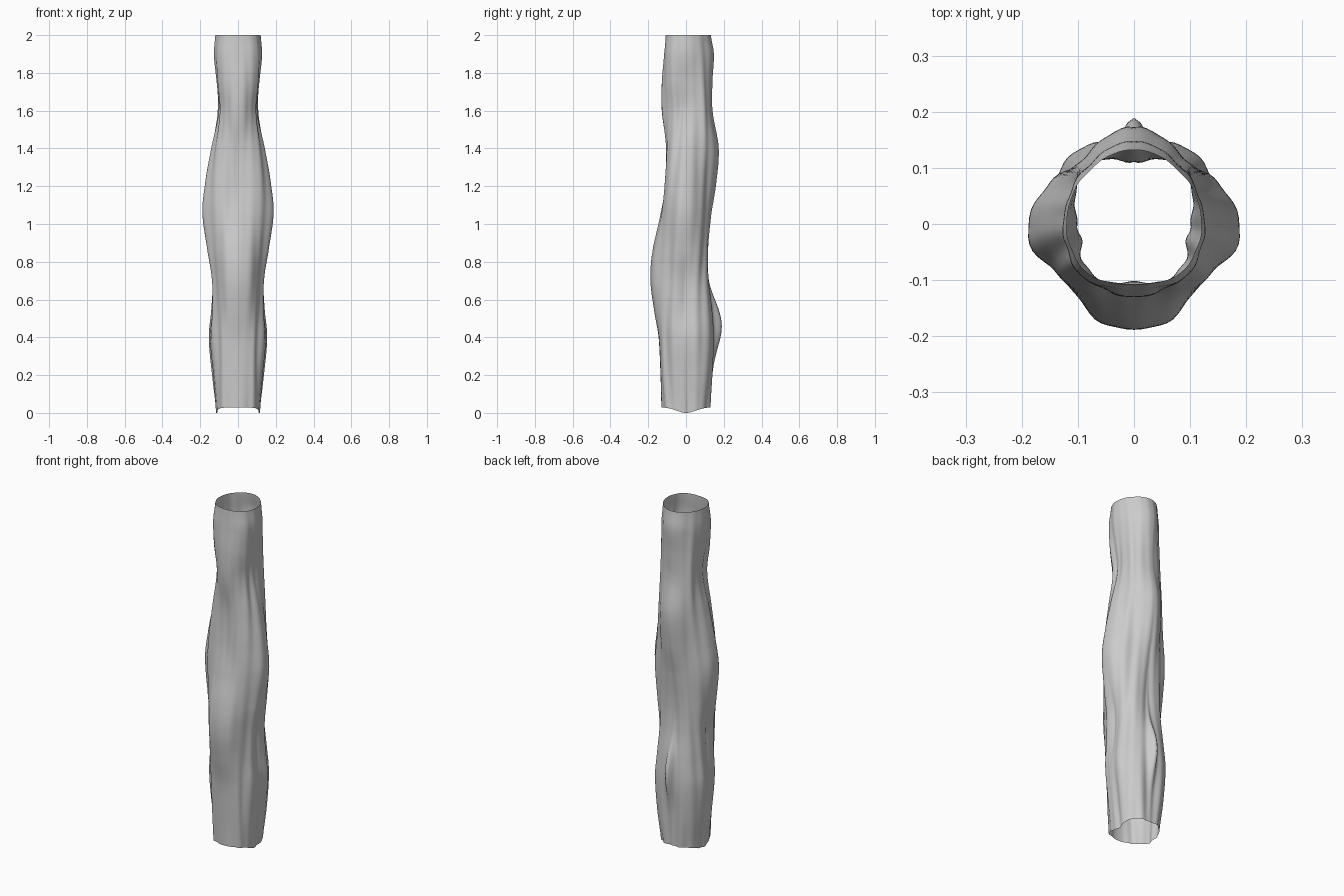
import bpy
import bmesh
import math

cube = bpy.data.objects.get("Cube")
if cube:
    bpy.data.objects.remove(cube, do_unlink=True)

SIDES = 96
RINGS = 120

# Heights, then radii at each: front, front diagonal, side, back diagonal, back
HEIGHTS = [0, .2, .4, .55, .7, .85, 1.05, 1.2, 1.4, 1.6, 1.75, 1.9, 2]
RADII = [
    (.13, .13, .113, .133, .13),
    (.135, .142, .13, .156, .137),
    (.145, .152, .151, .167, .146),
    (.17, .153, .138, .155, .138),
    (.188, .155, .137, .142, .117),
    (.178, .16, .163, .14, .114),
    (.135, .156, .189, .146, .133),
    (.108, .146, .175, .146, .157),
    (.103, .128, .14, .146, .17),
    (.128, .114, .1, .137, .137),
    (.128, .128, .11, .132, .137),
    (.115, .131, .126, .13, .147),
    (.107, .12, .12, .123, .132),
]


def spline(before, start, end, after, t):
    """Smooth curve from start to end, guided by the neighbours."""
    tangent_a = (end - before) / 2
    tangent_b = (after - start) / 2
    ease = t * t * (3 - 2 * t)
    return (start + (end - start) * ease
            + tangent_a * t * (1 - t) ** 2 - tangent_b * t * t * (1 - t))


def bell(value, centre, width):
    return math.exp(-((value - centre) / width) ** 2)


def section(height):
    """The five guide radii at a height."""
    last = len(HEIGHTS) - 1
    row = 0
    while row < last - 1 and height > HEIGHTS[row + 1]:
        row += 1
    t = (height - HEIGHTS[row]) / (HEIGHTS[row + 1] - HEIGHTS[row])
    picks = [max(row - 1, 0), row, row + 1, min(row + 2, last)]
    return [spline(*(RADII[p][c] for p in picks), t) for c in range(5)]


def radius(angle, height):
    """Angle runs from the front (zero) to the back (pi), mirrored in x."""
    guides = section(height)
    place = angle / (math.pi / 4)
    k = min(int(place), 3)
    mirrored = [abs(k - 1), k, k + 1, 4 - abs(4 - (k + 2))]
    base = spline(*(guides[m] for m in mirrored), place - k)
    # Long shallow folds that drift along the height, flat at the front
    fade = min(1, (2 - height) / .3)
    fold = .0028 * math.cos(9 * angle + 2 * math.sin(3 * height))
    fold += .0022 * math.cos(15 * angle + 3 * math.sin(2.3 * height + 1))
    fold *= (.25 + .75 * fade) * min(1, angle / .6)
    # Narrow ridge low on the back, broad swelling on the front
    ridge = .042 * bell(height, .47, .15) * bell(angle, math.pi, .17)
    ridge += .007 * bell(height, .75, .2) * bell(angle, .36, .2)
    # Creases on the flanks and beside the upper back
    crease = .01 * bell(height, .65, .2) * bell(angle, 1.4 + height * .2, .09)
    crease += .007 * bell(height, 1.55, .2) * bell(angle, 2.2, .12)
    crease += .006 * bell(height, .35, .2) * bell(angle, .75, .1)
    return base + fold + ridge - crease


# Wavy open tube
bm = bmesh.new()
rings = []
for i in range(RINGS + 1):
    ring = []
    for j in range(SIDES):
        turn = 2 * math.pi * j / SIDES
        angle = min(turn, 2 * math.pi - turn)
        hem = .028 * (1 - math.sin(angle) ** 6)
        height = hem + (2 - hem) * i / RINGS
        r = radius(angle, height)
        ring.append(bm.verts.new((r * math.sin(turn), -r * math.cos(turn), height)))
    rings.append(ring)
for low, high in zip(rings, rings[1:]):
    for j in range(SIDES):
        n = (j + 1) % SIDES
        bm.faces.new((low[j], low[n], high[n], high[j])).smooth = True

mesh = bpy.data.meshes.new("wavy_tube")
bm.to_mesh(mesh)
bm.free()
tube = bpy.data.objects.new("wavy_tube", mesh)
bpy.context.collection.objects.link(tube)

# Plain grey
grey = bpy.data.materials.new("light_grey")
grey.use_nodes = True
colour = (.6, .6, .6, 1)
grey.diffuse_color = colour
for node in grey.node_tree.nodes:
    if node.type == 'BSDF_PRINCIPLED':
        node.inputs["Base Color"].default_value = colour
mesh.materials.append(grey)
